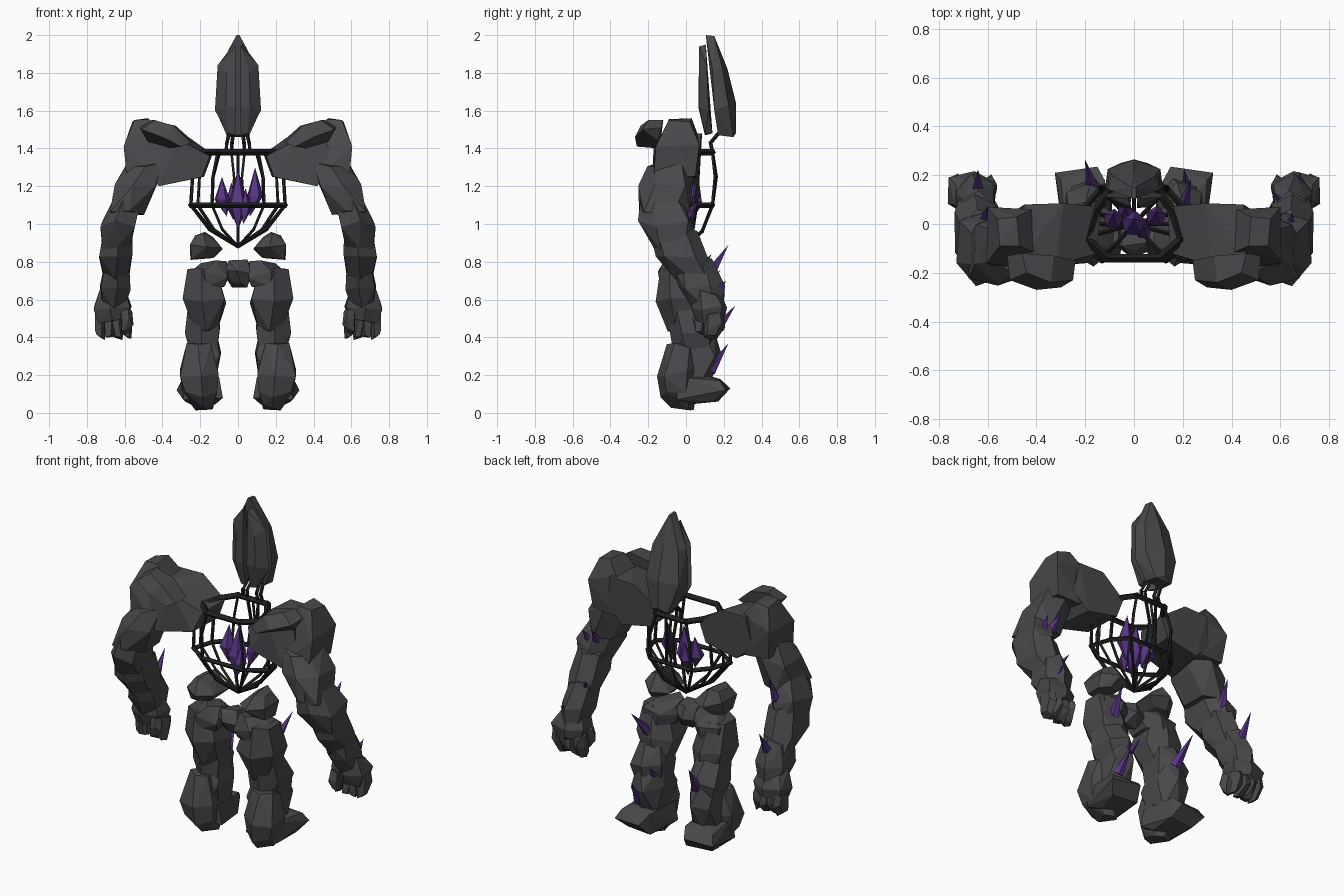
import bpy, bmesh, math, random
from mathutils import Vector, Matrix

random.seed(11)


def material(name, rgb):
    m = bpy.data.materials.new(name)
    m.diffuse_color = (*rgb, 1)
    return m


STONE = material("dark_stone", (0.066, 0.065, 0.071))
BONE = material("black_bone", (0.014, 0.014, 0.013))
CRYSTAL = material("purple_crystal", (0.095, 0.035, 0.225))


def finish(name, bm, mat):
    bmesh.ops.recalc_face_normals(bm, faces=bm.faces)
    me = bpy.data.meshes.new(name)
    bm.to_mesh(me)
    bm.free()
    me.materials.append(mat)
    ob = bpy.data.objects.new(name, me)
    bpy.context.collection.objects.link(ob)
    return ob


def hull(name, pts, mat=STONE, flip=1):
    """Faceted convex stone around a set of points."""
    bm = bmesh.new()
    for p in pts:
        bm.verts.new((p[0] * flip, p[1], p[2]))
    res = bmesh.ops.convex_hull(bm, input=bm.verts)
    junk = {g for g in res["geom_interior"] + res["geom_unused"] if isinstance(g, bmesh.types.BMVert)}
    bmesh.ops.delete(bm, geom=list(junk), context='VERTS')
    bmesh.ops.dissolve_limit(bm, angle_limit=math.radians(9), verts=bm.verts, edges=bm.edges)
    return finish(name, bm, mat)


def rock(name, rings, sides=6, both=True):
    """Chipped, slightly boxy stone from level rings (x, y, z, half width, half depth)."""
    pts = []
    for x, y, z, rx, ry in rings:
        phase = random.uniform(0.35, 0.75)
        for i in range(sides):
            a = phase + i * math.tau / sides
            c, s = math.cos(a), math.sin(a)
            k = random.uniform(0.96, 1.07) / (c ** 4 + s ** 4) ** 0.25
            pts.append((x + rx * k * c, y + ry * k * s, z + random.uniform(-0.02, 0.02)))
    if not both:
        return hull(name, pts)
    for side, flip in (("right", 1), ("left", -1)):
        hull(name + "_" + side, pts, STONE, flip)


def bars(name, paths, r=0.009):
    """Thin four-sided rods along point paths."""
    bm = bmesh.new()
    for path in paths:
        for a, b in zip(path, path[1:]):
            a, b = Vector(a), Vector(b)
            rot = (b - a).to_track_quat('Z', 'Y').to_matrix().to_4x4()
            bmesh.ops.create_cone(bm, cap_ends=True, segments=4, radius1=r, radius2=r,
                                  depth=(b - a).length + r,
                                  matrix=Matrix.Translation((a + b) / 2) @ rot)
    return finish(name, bm, BONE)


def spike(name, base, tip, r):
    """Crystal thorn growing out of the stone."""
    a, b = Vector(base), Vector(tip)
    bm = bmesh.new()
    rot = (b - a).to_track_quat('Z', 'Y').to_matrix().to_4x4()
    bmesh.ops.create_cone(bm, cap_ends=True, segments=5, radius1=r, radius2=0,
                          depth=(b - a).length, matrix=Matrix.Translation((a + b) / 2) @ rot)
    finish(name, bm, CRYSTAL)


# Shoulders: chest side block, outer block and front boulder
hull_inner = [(0.15, -0.12, 1.36), (0.135, 0.07, 1.37), (0.19, -0.16, 1.25), (0.18, 0.07, 1.25),
              (0.32, -0.17, 1.45), (0.29, 0.085, 1.48), (0.42, -0.18, 1.20), (0.38, 0.07, 1.21),
              (0.46, -0.14, 1.48), (0.45, 0.08, 1.48), (0.50, -0.16, 1.32), (0.48, 0.06, 1.30)]
hull_outer = [(0.40, -0.12, 1.46), (0.42, 0.06, 1.48), (0.47, -0.09, 1.555), (0.48, 0.03, 1.56),
              (0.55, -0.09, 1.55), (0.56, 0.02, 1.54), (0.605, -0.16, 1.41), (0.60, 0.07, 1.42),
              (0.59, -0.17, 1.26), (0.58, 0.05, 1.25), (0.45, -0.18, 1.27), (0.43, 0.06, 1.24)]
boulder = [(0.24, -0.15, 1.44), (0.25, -0.23, 1.43), (0.30, -0.26, 1.41), (0.40, -0.27, 1.46),
           (0.51, -0.23, 1.50), (0.52, -0.13, 1.51), (0.44, -0.20, 1.55), (0.46, -0.12, 1.55),
           (0.34, -0.24, 1.52), (0.33, -0.13, 1.52), (0.38, -0.14, 1.40), (0.48, -0.15, 1.44)]
for side, flip in (("right", 1), ("left", -1)):
    hull("shoulder_inner_" + side, hull_inner, STONE, flip)
    hull("shoulder_outer_" + side, hull_outer, STONE, flip)
    hull("shoulder_boulder_" + side, boulder, STONE, flip)

# Arms, swept forward at the elbow and back at the hand
rock("upper_arm", [(0.49, -0.09, 1.32, 0.09, 0.11), (0.54, -0.11, 1.22, 0.115, 0.14), (0.59, -0.12, 1.05, 0.09, 0.13)])
rock("elbow", [(0.59, -0.12, 1.14, 0.075, 0.11), (0.63, -0.105, 1.00, 0.095, 0.15), (0.645, -0.065, 0.87, 0.075, 0.11)])
rock("forearm_upper", [(0.635, -0.065, 0.97, 0.075, 0.12), (0.645, -0.02, 0.83, 0.088, 0.14), (0.645, 0.05, 0.72, 0.065, 0.10)])
rock("forearm_lower", [(0.64, 0.03, 0.80, 0.065, 0.11), (0.65, 0.08, 0.67, 0.083, 0.12), (0.66, 0.12, 0.56, 0.06, 0.08)])
rock("wrist", [(0.66, 0.11, 0.64, 0.07, 0.07), (0.665, 0.125, 0.55, 0.097, 0.092), (0.66, 0.13, 0.49, 0.075, 0.075)])
for i in range(4):
    x = 0.59 + i * 0.047
    rock("finger_%d" % (i + 1), [(x, 0.15, 0.52, 0.027, 0.045), (x, 0.15, 0.46, 0.028, 0.055),
                                 (x - 0.004, 0.13, 0.40, 0.022, 0.035)], 5)
rock("thumb", [(0.59, 0.08, 0.54, 0.03, 0.03), (0.585, 0.065, 0.48, 0.03, 0.03), (0.60, 0.07, 0.43, 0.02, 0.02)], 5)

# Waist stones and pelvis
rock("waist_stone", [(0.18, -0.04, 0.94, 0.045, 0.07), (0.17, -0.04, 0.885, 0.088, 0.13), (0.19, -0.04, 0.825, 0.06, 0.08)])
rock("pelvis", [(0, -0.05, 0.795, 0.05, 0.06), (0, -0.05, 0.74, 0.075, 0.09), (0.01, -0.05, 0.68, 0.04, 0.05)], both=False)
rock("hip", [(0.13, -0.04, 0.79, 0.07, 0.07), (0.155, -0.035, 0.735, 0.11, 0.11), (0.16, -0.03, 0.66, 0.09, 0.10)])

# Legs
rock("thigh", [(0.19, -0.04, 0.75, 0.075, 0.09), (0.175, -0.025, 0.60, 0.112, 0.132), (0.17, 0.0, 0.45, 0.065, 0.09)])
rock("knee", [(0.19, 0.01, 0.56, 0.075, 0.10), (0.185, 0.04, 0.44, 0.095, 0.13), (0.18, 0.04, 0.31, 0.07, 0.10)])
rock("calf", [(0.19, 0.05, 0.42, 0.07, 0.10), (0.18, 0.05, 0.30, 0.09, 0.13), (0.19, 0.03, 0.16, 0.075, 0.10)])
rock("shin", [(0.205, -0.03, 0.36, 0.065, 0.07), (0.205, -0.04, 0.21, 0.105, 0.11), (0.20, -0.04, 0.10, 0.09, 0.09),
              (0.18, -0.02, 0.025, 0.045, 0.06)])
foot = [(0.08, -0.04, 0.08), (0.10, -0.04, 0.19), (0.28, -0.04, 0.19), (0.29, -0.05, 0.07), (0.12, 0.02, 0.045),
        (0.25, 0.02, 0.045), (0.12, 0.17, 0.06), (0.28, 0.15, 0.06), (0.12, 0.18, 0.18), (0.30, 0.18, 0.17),
        (0.15, 0.235, 0.13), (0.325, 0.21, 0.12), (0.21, 0.09, 0.205)]
for side, flip in (("right", 1), ("left", -1)):
    hull("foot_" + side, foot, STONE, flip)


# Rib cage: two hoops, upright ribs and ribs gathering at the lower tip
def hoop(rx, ry, z, back):
    return [(sx * rx, sy * ry, z) for sx, sy in
            ((0.55, -1), (1, -0.45), (back + 0.3, 0.4), (back, 1), (-back, 1), (-back - 0.3, 0.4),
             (-1, -0.45), (-0.55, -1))]


top, mid = hoop(0.195, 0.14, 1.38, 0.5), hoop(0.25, 0.14, 1.10, 0.55)
tip = (0, 0.0, 0.88)
bars("upper_hoop", [top + top[:1]], 0.018)
bars("lower_hoop", [mid + mid[:1]], 0.014)
ribs = []
for t, m in zip(top, mid):
    bulge = (t[0] * 0.15 + m[0] * 0.85, (t[1] + m[1]) / 2 * 1.1, 1.25)
    low = (m[0] * 0.6, m[1] * 0.65, 0.97)
    ribs.append([t, bulge, m, low, tip])
ribs.append([(0, 0.14, 1.38), (0, 0.16, 1.25), (0, 0.14, 1.10), (0, 0.085, 0.96), tip])
for s in (-1, 1):
    ribs.append([(s * 0.24, 0.0, 1.26), (s * 0.25, 0.0, 1.10), (s * 0.15, 0.0, 0.98), tip])
    ribs.append([(s * 0.035, 0.14, 1.38), (s * 0.02, 0.155, 1.24), (s * 0.03, 0.14, 1.10)])
bars("ribs", ribs, 0.009)
bars("neck", [[(s * x, 0.14, 1.38), (s * x * 0.9, 0.13, 1.43), (s * x * 0.7, 0.18, 1.49)]
              for s in (-1, 1) for x in (0.035, 0.065)], 0.010)

# Head: tall rear shard and two front shards split by a groove
rear = [(s * x, y, z) for s in (-1, 1) for x, y, z in
        ((0.06, 0.17, 1.47), (0.055, 0.25, 1.46), (0.118, 0.15, 1.60), (0.108, 0.225, 1.63),
         (0.105, 0.14, 1.82), (0.085, 0.195, 1.82), (0.008, 0.105, 2.0), (0.008, 0.15, 1.995))]
hull("head_rear_shard", rear + [(0, 0.265, 1.48), (0, 0.265, 1.64), (0, 0.22, 1.82)])
front = [(0.015, 0.10, 1.47), (0.05, 0.10, 1.48), (0.05, 0.14, 1.48), (0.012, 0.065, 1.62), (0.065, 0.07, 1.62),
         (0.122, 0.12, 1.60), (0.012, 0.06, 1.80), (0.06, 0.07, 1.80), (0.108, 0.11, 1.84), (0.014, 0.07, 1.94),
         (0.025, 0.105, 1.95), (0.012, 0.13, 1.55)]
for side, flip in (("right", 1), ("left", -1)):
    hull("head_front_shard_" + side, front, STONE, flip)

# Crystal heart: three long double-pointed shards and a few small ones
for i, (x, y, lo, hi, r) in enumerate(((0, 0.0, 0.97, 1.29, 0.055), (-0.085, 0.02, 1.04, 1.25, 0.043),
                                       (0.09, 0.03, 1.04, 1.30, 0.045), (0.04, -0.03, 1.00, 1.19, 0.034),
                                       (-0.035, 0.05, 1.02, 1.22, 0.036))):
    zc = lo + (hi - lo) * 0.42
    ring = [(x + r * math.cos(a), y + r * math.sin(a), zc) for a in (0.2 + k * math.tau / 5 for k in range(5))]
    hull("heart_crystal_%d" % (i + 1), ring + [(x * 0.7, y - 0.02, lo), (x, y + 0.02, hi)], CRYSTAL)

# Crystal thorns on the backs of the limbs
for i, (base, end, r) in enumerate((((-0.64, 0.12, 0.72), (-0.64, 0.225, 0.89), 0.034),
                                    ((-0.61, 0.01, 0.99), (-0.60, 0.075, 1.15), 0.030),
                                    ((0.59, 0.0, 1.04), (0.575, 0.07, 1.12), 0.028),
                                    ((0.64, 0.0, 1.02), (0.65, 0.05, 1.10), 0.022),
                                    ((0.61, 0.08, 0.77), (0.57, 0.135, 0.84), 0.022),
                                    ((0.68, 0.15, 0.64), (0.68, 0.215, 0.70), 0.024),
                                    ((0.20, 0.07, 0.62), (0.235, 0.185, 0.76), 0.030),
                                    ((0.22, 0.13, 0.22), (0.205, 0.225, 0.37), 0.030),
                                    ((0.13, 0.12, 0.40), (0.11, 0.185, 0.46), 0.020),
                                    ((-0.17, 0.14, 0.41), (-0.20, 0.262, 0.57), 0.034))):
    spike("thorn_%d" % (i + 1), base, end, r)
